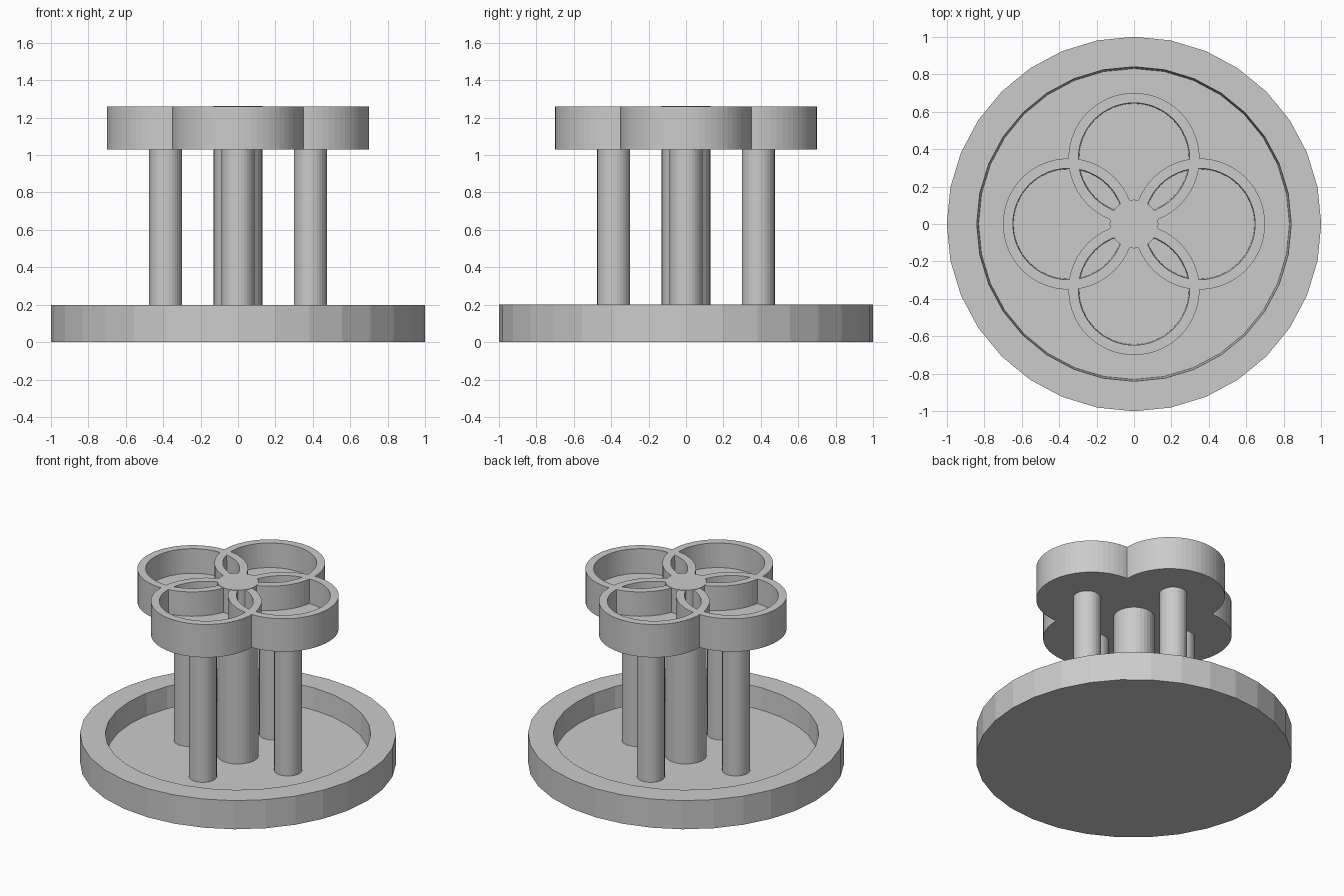
import bpy, bmesh
from math import cos, sin, pi, tau

if "Cube" in bpy.data.objects:
    bpy.data.objects.remove(bpy.data.objects["Cube"])


def lathe(name, profile, sides, loc=(0, 0)):
    """Revolve an (r, z) profile about z; both ends are capped."""
    bm = bmesh.new()
    rings = []
    for r, z in profile:
        rings.append([bm.verts.new((r * cos(tau * i / sides), r * sin(tau * i / sides), z))
                      for i in range(sides)])
    for a, b in zip(rings, rings[1:]):
        for i in range(sides):
            j = (i + 1) % sides
            bm.faces.new((a[i], a[j], b[j], b[i]))
    bm.faces.new(rings[0][::-1])
    bm.faces.new(rings[-1])
    bmesh.ops.recalc_face_normals(bm, faces=bm.faces)
    me = bpy.data.meshes.new(name)
    bm.to_mesh(me)
    bm.free()
    ob = bpy.data.objects.new(name, me)
    ob.location = (loc[0], loc[1], 0)
    bpy.context.collection.objects.link(ob)
    return ob


FLOOR = 0.05

# Round basin with a raised rim
lathe("basin", [(1, 0), (1, 0.2), (0.84, 0.2), (0.83, FLOOR)], 32)

# Central column, its top just above the bowls
lathe("central_column", [(0.13, FLOOR - 0.02), (0.13, 1.263)], 32)

# Four overlapping bowls, each on its own column
for k, side in enumerate(("right", "back", "left", "front")):
    dx, dy = round(cos(k * pi / 2)), round(sin(k * pi / 2))
    lathe(side + "_bowl", [(0.35, 1.03), (0.35, 1.26), (0.297, 1.26), (0.293, 1.09)],
          64, (0.35 * dx, 0.35 * dy))
    lathe(side + "_column", [(0.088, FLOOR - 0.02), (0.088, 1.04)],
          32, (0.387 * dx, 0.387 * dy))
